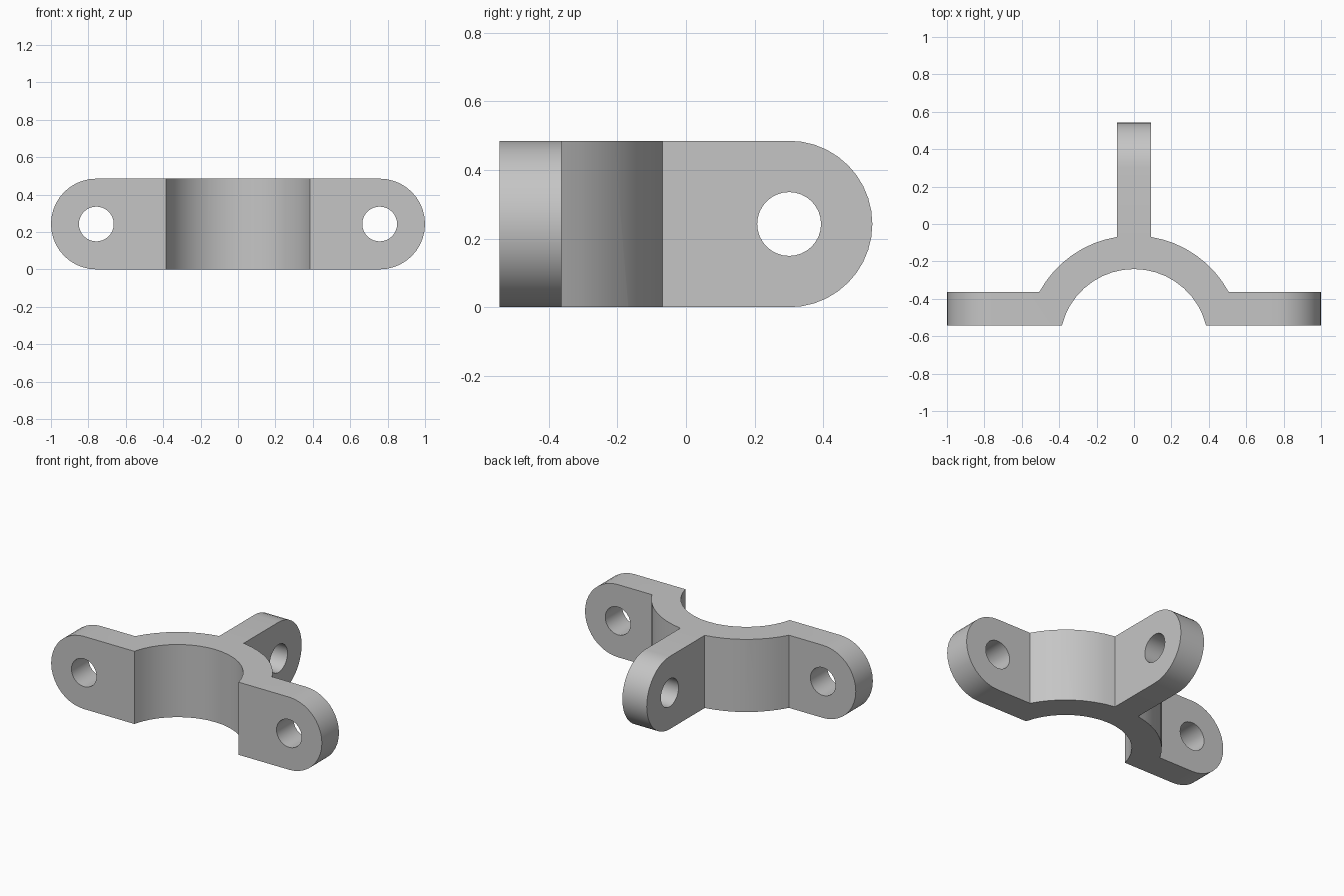
import bpy
import bmesh
from math import sin, cos, pi, asin, acos
from mathutils import Vector

cube = bpy.data.objects.get("Cube")
if cube:
    bpy.data.objects.remove(cube, do_unlink=True)

HEIGHT = 0.485
R_END = HEIGHT / 2
BACK = 0.543                 # half of the overall depth
EAR_FRONT, EAR_BACK = -BACK, -0.363
LUG_HALF = 0.09
ARC_Y, R_IN, R_OUT = -0.638, 0.397, 0.576
HOLE_R = 0.093
EAR_HOLE_X = 1 - R_END
LUG_HOLE_Y = BACK - R_END


def arc(cx, cy, r, start, end, steps):
    """Points along a circular arc."""
    return [(cx + r * cos(start + (end - start) * i / steps),
             cy + r * sin(start + (end - start) * i / steps))
            for i in range(steps + 1)]


def prism(name, outline, axis, low, high):
    """Extrude a 2D outline along the given axis."""
    place = {"X": lambda a, b: (low, a, b),
             "Y": lambda a, b: (a, low, b),
             "Z": lambda a, b: (a, b, low)}[axis]
    push = Vector([(high - low) * (axis == k) for k in "XYZ"])
    bm = bmesh.new()
    face = bm.faces.new([bm.verts.new(place(a, b)) for a, b in outline])
    result = bmesh.ops.extrude_face_region(bm, geom=[face], use_keep_orig=True)
    moved = [v for v in result["geom"] if isinstance(v, bmesh.types.BMVert)]
    bmesh.ops.translate(bm, verts=moved, vec=push)
    bmesh.ops.recalc_face_normals(bm, faces=bm.faces[:])
    mesh = bpy.data.meshes.new(name)
    bm.to_mesh(mesh)
    bm.free()
    obj = bpy.data.objects.new(name, mesh)
    bpy.context.collection.objects.link(obj)
    return obj


def cut(target, cutter, operation):
    """Apply a boolean and discard the cutter."""
    cutter.hide_render = True
    mod = target.modifiers.new("cut", "BOOLEAN")
    mod.operation = operation
    mod.solver = "EXACT"
    mod.object = cutter
    bpy.context.view_layer.objects.active = target
    bpy.ops.object.modifier_apply(modifier=mod.name)
    bpy.data.objects.remove(cutter, do_unlink=True)


# Plan outline: half saddle, ear and lug, then mirrored
inner = arc(0, ARC_Y, R_IN, pi / 2, asin((EAR_FRONT - ARC_Y) / R_IN), 9)
outer = arc(0, ARC_Y, R_OUT, asin((EAR_BACK - ARC_Y) / R_OUT),
            acos(LUG_HALF / R_OUT), 8)
half = inner + [(1.1, EAR_FRONT), (1.1, EAR_BACK)] + outer + [(LUG_HALF, 0.7)]
plan = half + [(-x, y) for x, y in reversed(half[1:])]
clamp = prism("saddle_clamp", plan, "Z", -0.1, HEIGHT + 0.1)

# Rounded ear ends set the side outline
ears = (arc(EAR_HOLE_X, R_END, R_END, -pi / 2, pi / 2, 20)
        + arc(-EAR_HOLE_X, R_END, R_END, pi / 2, 3 * pi / 2, 20))
cut(clamp, prism("ear_outline", ears, "Y", -1, 1), "INTERSECT")

# Rounded back lug end
lug = arc(LUG_HOLE_Y, R_END, R_END, -pi / 2, pi / 2, 20)
lug += [(-1, HEIGHT), (-1, 0)]
cut(clamp, prism("lug_outline", lug, "X", -1.2, 1.2), "INTERSECT")

# Bolt holes
for side in (-1, 1):
    hole = arc(side * EAR_HOLE_X, R_END, HOLE_R, 0, 2 * pi, 32)[:-1]
    cut(clamp, prism("ear_hole", hole, "Y", -0.7, -0.3), "DIFFERENCE")
hole = arc(LUG_HOLE_Y, R_END, HOLE_R, 0, 2 * pi, 32)[:-1]
cut(clamp, prism("lug_hole", hole, "X", -0.3, 0.3), "DIFFERENCE")

# Plain grey finish
grey = bpy.data.materials.new("grey_metal")
grey.use_nodes = True
colour = (0.56, 0.56, 0.56, 1)
grey.diffuse_color = colour
grey.node_tree.nodes["Principled BSDF"].inputs["Base Color"].default_value = colour
clamp.data.materials.clear()
clamp.data.materials.append(grey)
for poly in clamp.data.polygons:
    poly.material_index = 0

# Smooth curved walls, sharp rims
bpy.ops.object.select_all(action="DESELECT")
clamp.select_set(True)
bpy.context.view_layer.objects.active = clamp
bpy.ops.object.shade_smooth_by_angle(angle=pi / 6)
